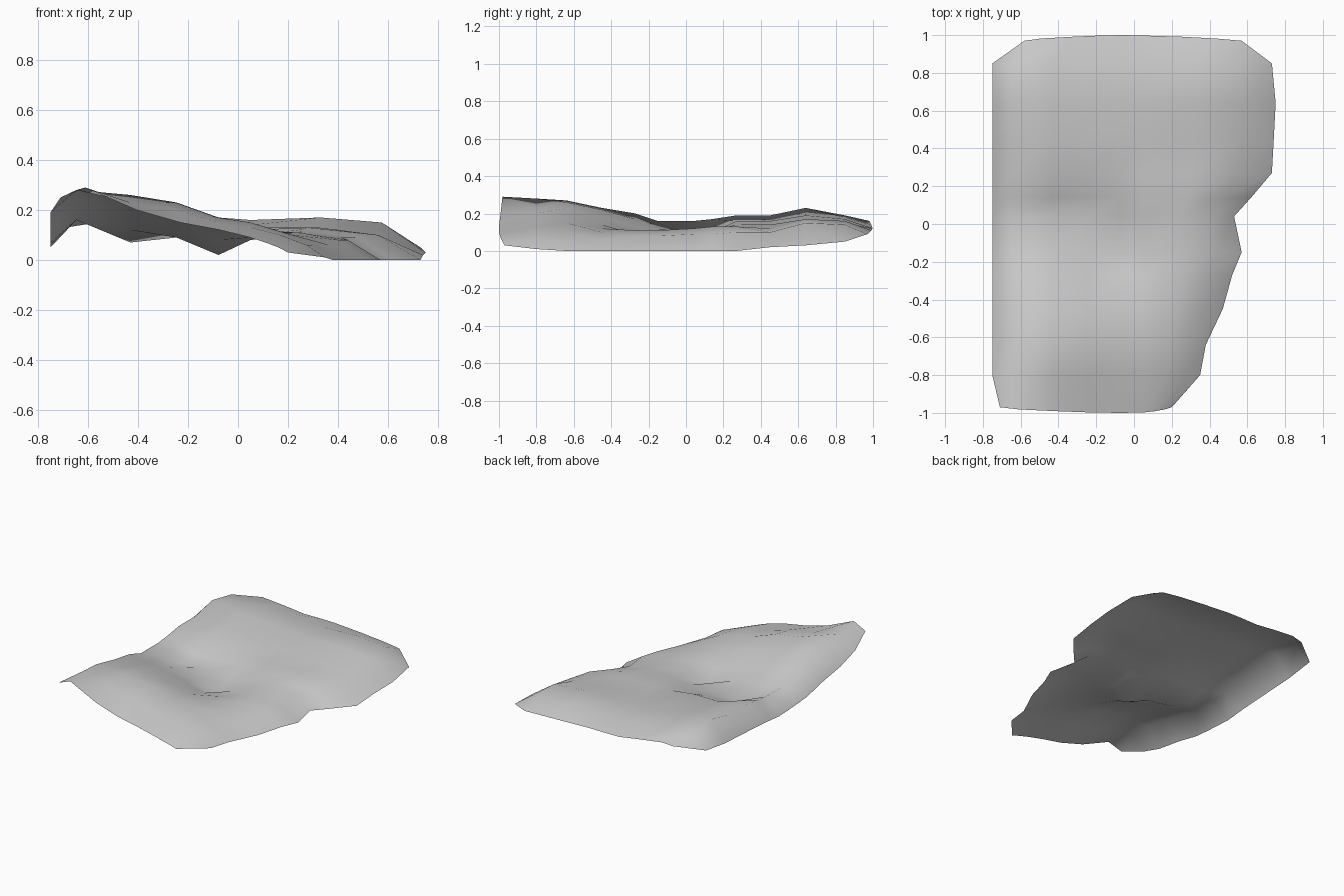
import bpy
import math

cube = bpy.data.objects.get("Cube")
if cube:
    bpy.data.objects.remove(cube, do_unlink=True)

# Rows from front to back, in hundredths:
# depth, right edge, then heights from left to right
ROWS = [
    (-97, 20, 25, 29, 20, 15, 12, 9, 7, 5, 3),
    (-80, 35, 19, 28, 23, 20, 15, 13, 10, 6, 1),
    (-64, 38, 14, 27, 26, 23, 17, 15, 11, 6, 0),
    (-45, 47, 11, 23, 22, 18, 14, 12, 10, 6, 0),
    (-27, 52, 7, 20, 17, 13, 8, 9, 11, 8, 0),
    (-15, 57, 6, 16, 12, 9, 2, 8, 11, 8, 0),
    (4, 53, 5, 16, 7, 9, 9, 10, 12, 9, 0),
    (14, 62, 6, 17, 10, 10, 11, 12, 13, 9, 0),
    (27, 73, 7, 19, 16, 16, 14, 13, 13, 10, 0),
    (45, 74, 8, 19, 16, 16, 14, 14, 12, 10, 2),
    (64, 75, 9, 23, 20, 19, 17, 16, 17, 15, 3),
    (85, 73, 12, 19, 18, 17, 15, 15, 16, 14, 5),
    (97, 57, 15, 16, 14, 12, 12, 12, 11, 10, 9),
]
LEFT_EDGE, FRONT_CORNER, BACK_CORNER = -0.75, -0.71, -0.58
MIDDLE = 0.05
LEFT_STEPS = (1, 0.87, 0.6, 0.37, 0.16, 0)   # share of the way to the left edge
RIGHT_STEPS = (0.4, 0.75, 1)                 # share of the way to the right edge


def row_points(row):
    """Spread one row of heights between its left and right edges."""
    depth, right = row[0] / 100, row[1] / 100
    left = {ROWS[0]: FRONT_CORNER, ROWS[-1]: BACK_CORNER}.get(row, LEFT_EDGE)
    xs = [MIDDLE + (left - MIDDLE) * step for step in LEFT_STEPS]
    xs += [MIDDLE + (right - MIDDLE) * step for step in RIGHT_STEPS]
    points = []
    for i, (x, height) in enumerate(zip(xs, row[2:])):
        y = depth
        if row in (ROWS[0], ROWS[-1]):   # slightly bowed end edges
            bow = 0.03 * math.sin(math.pi * i / (len(xs) - 1))
            y += math.copysign(bow, depth)
        points.append((x, y, height / 100))
    return points


# Rumpled open sheet
verts = [point for row in ROWS for point in row_points(row)]
columns = len(LEFT_STEPS) + len(RIGHT_STEPS)
faces = []
for r in range(len(ROWS) - 1):
    for c in range(columns - 1):
        a = r * columns + c
        faces.append((a, a + 1, a + columns + 1, a + columns))

mesh = bpy.data.meshes.new("rumpled_sheet")
mesh.from_pydata(verts, [], faces)
mesh.update()
for polygon in mesh.polygons:
    polygon.use_smooth = True

# Plain grey material
grey = bpy.data.materials.new("plain_grey")
grey.use_nodes = True
colour = (0.6, 0.6, 0.6, 1)
grey.diffuse_color = colour
grey.node_tree.nodes["Principled BSDF"].inputs["Base Color"].default_value = colour
mesh.materials.append(grey)

sheet = bpy.data.objects.new("rumpled_sheet", mesh)
bpy.context.scene.collection.objects.link(sheet)
